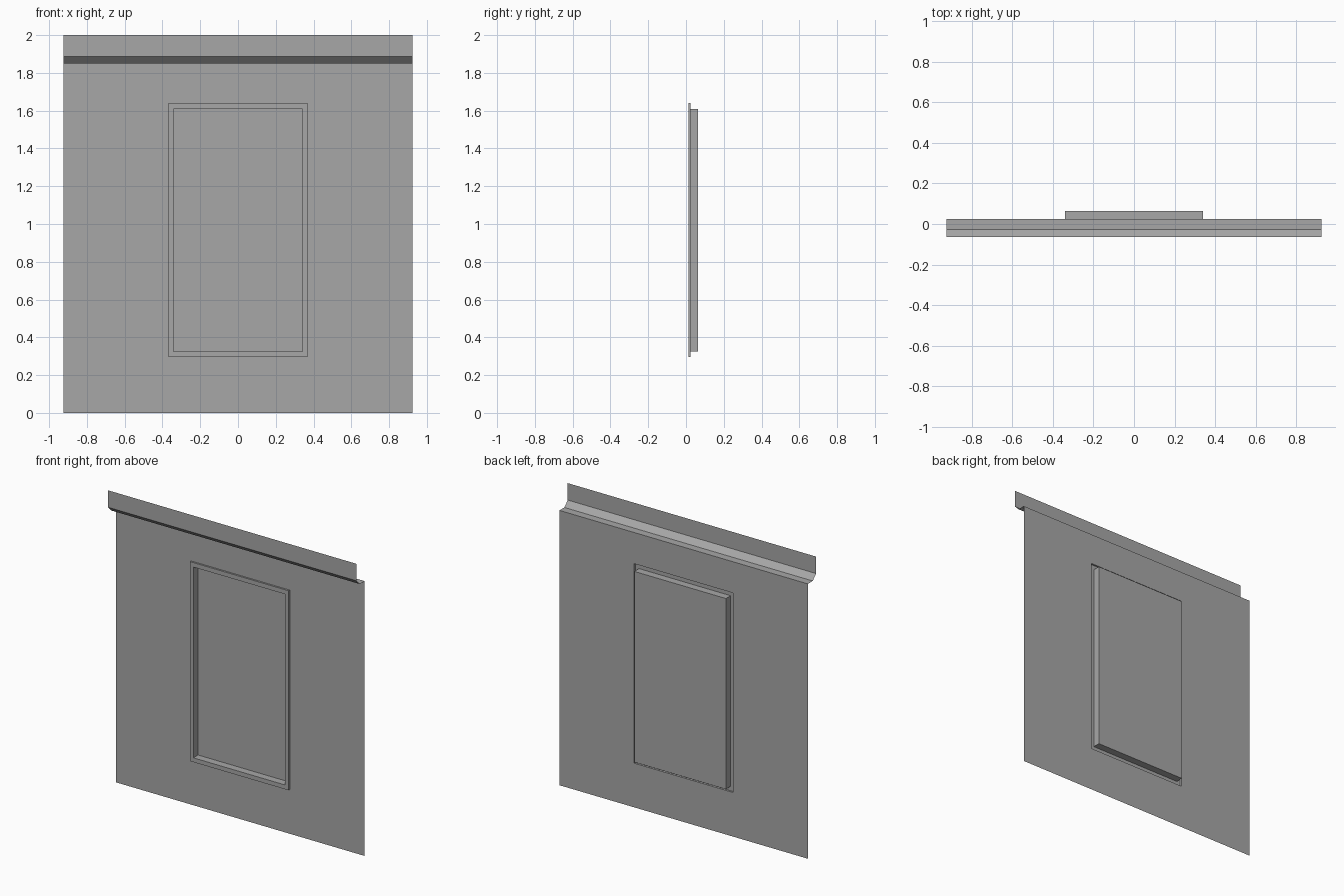
import bpy
import bmesh

cube = bpy.data.objects.get("Cube")
if cube:
    bpy.data.objects.remove(cube, do_unlink=True)

# Single plain grey paint
GREY = (0.39, 0.39, 0.39, 1.0)
paint = bpy.data.materials.new("plain_grey")
paint.use_nodes = True
paint.diffuse_color = GREY
paint.node_tree.nodes["Principled BSDF"].inputs["Base Color"].default_value = GREY

HALF_WIDTH = 0.925
WALL_TOP = 1.85
WALL_Y, TRIM_Y, PANE_Y = 0.025, 0.013, 0.063
OUTER = (0.368, 0.297, 1.64)    # half width, bottom, top
INNER = (0.341, 0.326, 1.61)


def finish(name, bm):
    mesh = bpy.data.meshes.new(name)
    bm.to_mesh(mesh)
    bm.free()
    mesh.materials.append(paint)
    obj = bpy.data.objects.new(name, mesh)
    bpy.context.collection.objects.link(obj)
    return obj


def ring(bm, rect, y):
    w, low, high = rect
    corners = [(-w, low), (w, low), (w, high), (-w, high)]
    return [bm.verts.new((x, y, z)) for x, z in corners]


def bridge(bm, a, b):
    for i in range(4):
        j = (i + 1) % 4
        bm.faces.new((a[i], a[j], b[j], b[i]))


# Thin wall sheet with a rectangular opening
bm = bmesh.new()
bridge(bm, ring(bm, (HALF_WIDTH, 0.0, WALL_TOP), WALL_Y), ring(bm, OUTER, WALL_Y))
finish("wall_panel", bm)

# Raised trim around the opening, stepping back into the recess
bm = bmesh.new()
loops = [ring(bm, OUTER, WALL_Y), ring(bm, OUTER, TRIM_Y),
         ring(bm, INNER, TRIM_Y), ring(bm, INNER, PANE_Y)]
for a, b in zip(loops, loops[1:]):
    bridge(bm, a, b)
finish("window_frame", bm)

# Flat pane closing the back of the recess
bm = bmesh.new()
bm.faces.new(ring(bm, INNER, PANE_Y))
finish("window_pane", bm)

# Folded cornice: ledge, slope and upright fascia
bm = bmesh.new()
profile = [(WALL_Y, WALL_TOP), (-0.027, WALL_TOP), (-0.063, 1.886), (-0.063, 2.0)]
pairs = [[bm.verts.new((x, y, z)) for x in (-HALF_WIDTH, HALF_WIDTH)] for y, z in profile]
for (a, b), (c, d) in zip(pairs, pairs[1:]):
    bm.faces.new((a, b, d, c))
finish("cornice", bm)
